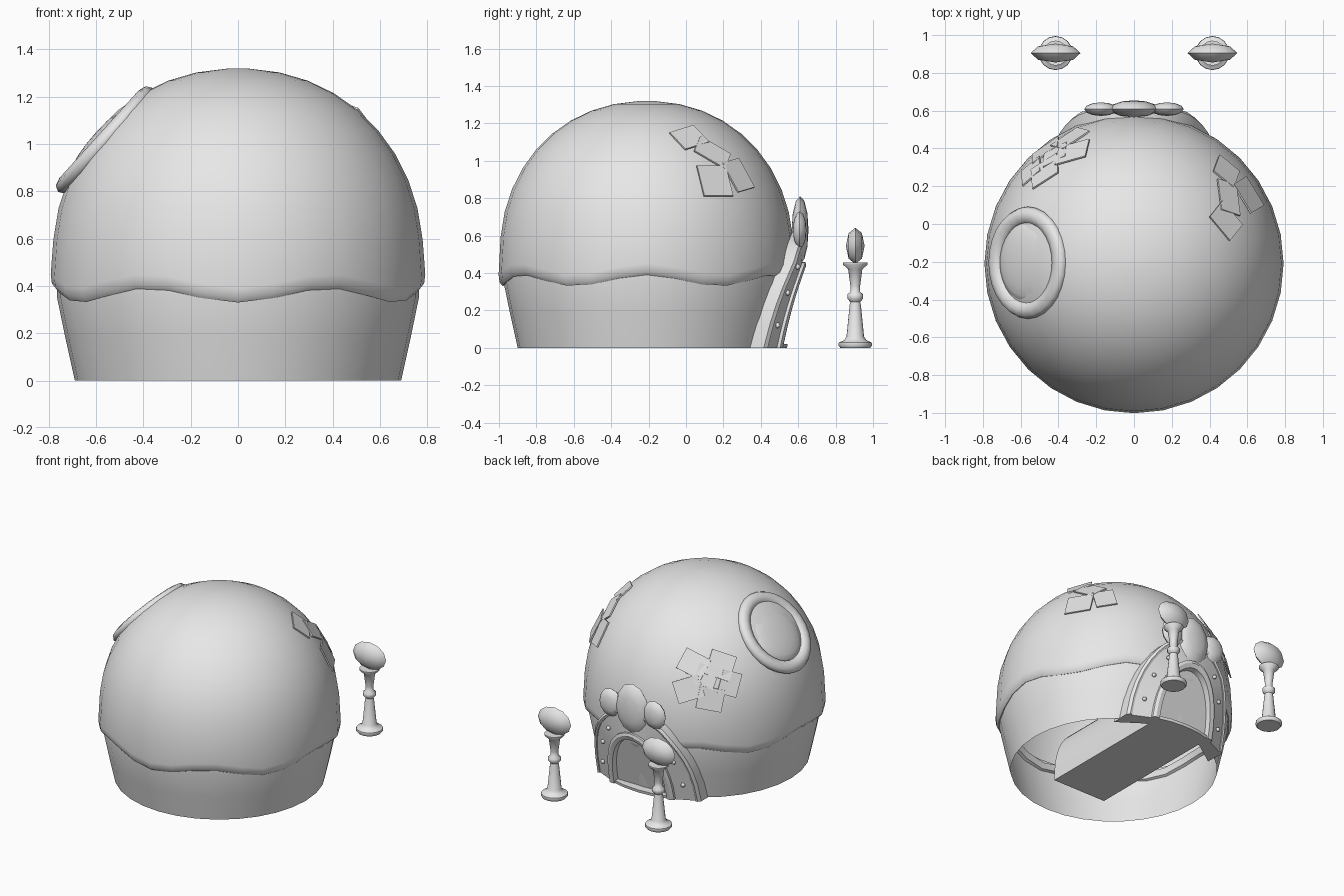
import bpy, bmesh, math
from math import sin, cos, pi, radians, sqrt
from mathutils import Vector, Matrix

cube = bpy.data.objects.get("Cube")
if cube:
    bpy.data.objects.remove(cube)

grey = bpy.data.materials.new("plain_grey")
grey.use_nodes = True
grey.diffuse_color = (0.8, 0.8, 0.8, 1)
grey.node_tree.nodes["Principled BSDF"].inputs["Base Color"].default_value = (0.8, 0.8, 0.8, 1)

CY = -0.21          # centre of the round house in y
SEG = 32


def finish(name, bm, angle=40):
    """Turn a bmesh into a smooth-shaded object."""
    bmesh.ops.recalc_face_normals(bm, faces=bm.faces)
    mesh = bpy.data.meshes.new(name)
    bm.to_mesh(mesh)
    bm.free()
    mesh.materials.append(grey)
    ob = bpy.data.objects.new(name, mesh)
    bpy.context.collection.objects.link(ob)
    bpy.ops.object.select_all(action='DESELECT')
    ob.select_set(True)
    bpy.context.view_layer.objects.active = ob
    bpy.ops.object.shade_smooth_by_angle(angle=radians(angle))
    return ob


def loft(name, rows, closed=True, wrap=False, caps=(), angle=40):
    """Skin rows of points; closed joins row ends, wrap joins last row to first."""
    bm = bmesh.new()
    grid = [[bm.verts.new(p) for p in row] for row in rows]
    n = len(rows[0])
    pairs = list(zip(grid, grid[1:])) + ([(grid[-1], grid[0])] if wrap else [])
    for a, b in pairs:
        for i in range(n if closed else n - 1):
            j = (i + 1) % n
            bm.faces.new((a[i], a[j], b[j], b[i]))
    for k in caps:
        bm.faces.new(grid[k])
    return finish(name, bm, angle)


def ring(r, z, x=0, y=CY, n=SEG):
    return [(x + r * cos(2 * pi * i / n), y + r * sin(2 * pi * i / n), z) for i in range(n)]


def ellipsoid(name, loc, size, rot=Matrix(), u=12, v=6):
    """Sphere whose poles lie along the local y axis."""
    bm = bmesh.new()
    bmesh.ops.create_uvsphere(bm, u_segments=u, v_segments=v, radius=1)
    turn = Matrix.Rotation(pi / 2, 4, 'X')
    bm.transform(Matrix.Translation(loc) @ rot @ Matrix.Diagonal((*size, 1)) @ turn)
    return finish(name, bm, 60)


# --- dome roof with a wavy rolled edge ---
POW = 2 / 2.1


def dome_radius(z):
    return 0.785 * (1 - ((z - 0.5) / 0.82) ** 2.1) ** (1 / 2.1)


def edge_height(a):
    return 0.38 - 0.03 * cos(6 * (a + pi / 2))


rows = []
for r, dz in ((0.73, 0.03), (0.745, -0.01), (0.77, -0.02), (0.787, 0.0), (0.792, 0.04)):
    rows.append([(r * cos(a), CY + r * sin(a), edge_height(a) + dz)
                 for a in (2 * pi * i / SEG for i in range(SEG))])
for deg in range(6, 90, 9):
    t = radians(deg)
    rows.append(ring(0.785 * cos(t) ** POW, 0.5 + 0.82 * sin(t) ** POW))
loft("dome_roof", rows, caps=(-1,))

# --- round base wall, open below ---
loft("base_wall", [ring(0.69, 0), ring(0.73, 0.18), ring(0.765, 0.35), ring(0.765, 0.42)])


# --- doorway: arch shapes that follow the curved wall ---
def on_wall(x, z, d):
    reach = 0.69 + 0.2 * min(z, 0.45) + d
    return Vector((x, CY + sqrt(reach * reach - x * x), z))


def arch_point(t, s, d):
    """t runs along the arch, s from outer (0) to inner (1) edge, d is lift off the wall."""
    x = (0.41 - 0.19 * s) * cos(t)
    z = (0.62 - 0.2 * s) * max(sin(t), 0) ** 0.85
    return on_wall(x, z, d)


def arch_band(name, section, steps=20):
    rows = [[arch_point(pi * i / steps, s, d) for s, d in section] for i in range(steps + 1)]
    loft(name, rows, caps=(0, -1), angle=30)


arch_band("door_frame", [(0, -0.05), (0, 0.04), (0.08, 0.055), (0.92, 0.055), (1, 0.045), (1, -0.03)])
arch_band("door_inner_trim", [(0.8, 0.03), (0.8, 0.068), (0.9, 0.075), (1.05, 0.068), (1.08, 0.02)])
arch_band("door_outer_trim", [(-0.02, 0.0), (-0.02, 0.06), (0.06, 0.07), (0.14, 0.062), (0.14, 0.03)])

front = [arch_point(pi * i / 20, 1.02, 0.03) for i in range(21)]
back = [Vector((p.x, -0.57, p.z)) for p in front]
loft("door_and_passage", [front, back], caps=(0, 1), angle=30)

sill = [[on_wall(x, z, d) for z, d in ((0, -0.03), (0, 0.06), (0.02, 0.06), (0.02, -0.03))]
        for x in (-0.24, -0.12, 0, 0.12, 0.24)]
loft("door_sill", sill, caps=(0, -1))

for k, deg in enumerate((10, 30, 52, 128, 150, 170)):
    ellipsoid(f"frame_rivet_{k + 1}", arch_point(radians(deg), 0.45, 0.056),
              (0.016, 0.014, 0.016), u=8, v=4)

# --- three rounded ornaments over the door ---
ellipsoid("middle_ornament", (0, 0.61, 0.63), (0.13, 0.045, 0.18))
for side, x in (("right", -0.175), ("left", 0.175)):
    ellipsoid(f"{side}_ornament", (x, 0.608, 0.63), (0.088, 0.036, 0.1))

# --- round roof window ---
normal = Vector((-0.74, 0, 0.67)).normalized()
centre = Vector((-0.562, -0.205, 1.018))
tilt = normal.to_track_quat('Z', 'Y').to_matrix().to_4x4()
place = Matrix.Translation(centre) @ tilt
rows = []
for i in range(28):
    a = 2 * pi * i / 28
    rows.append([place @ Vector(((0.25 + 0.047 * cos(b)) * cos(a), (0.25 + 0.047 * cos(b)) * sin(a),
                                 0.035 * sin(b))) for b in (2 * pi * j / 8 for j in range(8))])
loft("window_ring", rows, wrap=True, angle=60)
ellipsoid("window_pane", centre, (0.215, 0.05, 0.215),
          tilt @ Matrix.Rotation(pi / 2, 4, 'X'), u=28, v=10)


# --- square roof patches: azimuth, height, spin, width, length ---
def patch(name, az, z, spin, w, h):
    a = radians(az)
    r = dome_radius(z)
    slope = (dome_radius(z - 0.02) - dome_radius(z + 0.02)) / 0.04
    out = Vector((cos(a), sin(a), slope)).normalized()
    side = Vector((-sin(a), cos(a), 0))
    rot = Matrix((side, out.cross(side), out)).transposed().to_4x4()
    loc = Vector((r * cos(a), CY + r * sin(a), z)) + out * 0.006
    bm = bmesh.new()
    bmesh.ops.create_cube(bm, size=1)
    bm.transform(Matrix.Translation(loc) @ rot @ Matrix.Rotation(radians(spin), 4, 'Z')
                 @ Matrix.Diagonal((w, h, 0.009, 1)))
    finish(name, bm, 30)


for k, p in enumerate([(25, 1.12, 20, 0.17, 0.14), (35, 1.04, -40, 0.19, 0.13),
                       (45, 0.92, 12, 0.14, 0.18), (31, 0.89, 0, 0.18, 0.18)]):
    patch(f"left_patch_{k + 1}", *p)
for k, p in enumerate([(119, 0.95, -25, 0.18, 0.15), (134, 0.94, -22, 0.17, 0.17),
                       (126, 0.88, -20, 0.14, 0.14), (117, 0.8, 20, 0.18, 0.15),
                       (128, 0.74, -12, 0.17, 0.15), (138, 0.83, -20, 0.13, 0.16)]):
    patch(f"right_patch_{k + 1}", *p)

# --- pair of lamp posts behind the house ---
POST = [(0.08, 0), (0.09, 0.012), (0.088, 0.028), (0.06, 0.04), (0.047, 0.06), (0.03, 0.23),
        (0.026, 0.245), (0.042, 0.262), (0.042, 0.285), (0.026, 0.3), (0.026, 0.33),
        (0.038, 0.42), (0.066, 0.445), (0.066, 0.455), (0.03, 0.452)]
for side, x in (("right", -0.415), ("left", 0.415)):
    loft(f"{side}_lamp_post", [ring(r, z, x, 0.905, 16) for r, z in POST], caps=(0, -1), angle=50)
    ellipsoid(f"{side}_lamp_bulb", (x, 0.905, 0.545), (0.132, 0.05, 0.097), v=4)
